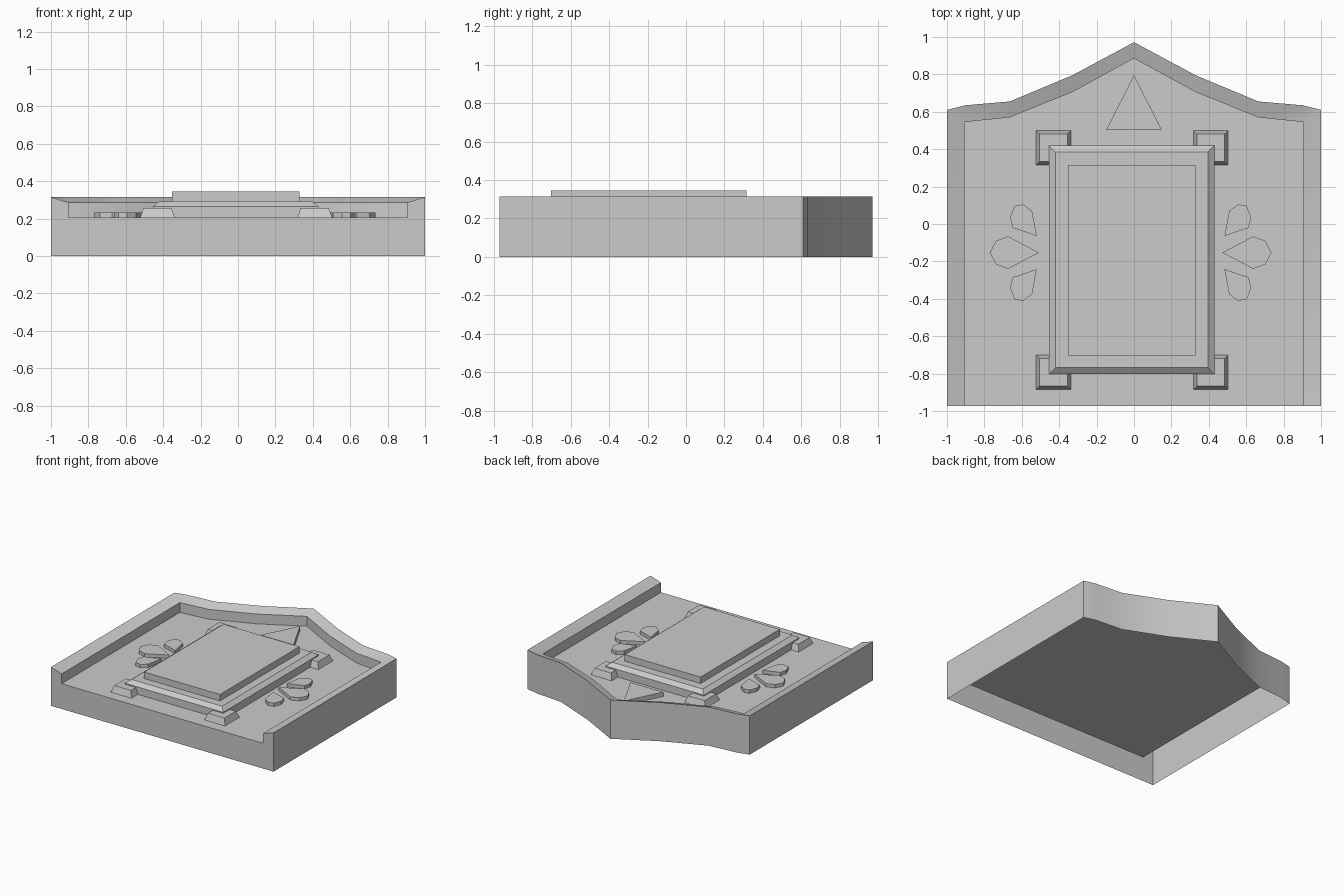
import bpy, bmesh

if "Cube" in bpy.data.objects:
    bpy.data.objects.remove(bpy.data.objects["Cube"])

FLOOR = 0.205   # tray floor height
CX = -0.018     # axis of the mirrored ornaments


def loft(name, loops, cap_start=False):
    """Skin a stack of closed loops and cap the last one."""
    bm = bmesh.new()
    rings = [[bm.verts.new(p) for p in loop] for loop in loops]
    for a, b in zip(rings, rings[1:]):
        n = len(a)
        for i in range(n):
            j = (i + 1) % n
            bm.faces.new((a[i], a[j], b[j], b[i]))
    bm.faces.new(rings[-1])
    if cap_start:
        bm.faces.new(rings[0][::-1])
    return finish(name, bm)


def finish(name, bm):
    bmesh.ops.recalc_face_normals(bm, faces=bm.faces)
    me = bpy.data.meshes.new(name)
    bm.to_mesh(me)
    bm.free()
    ob = bpy.data.objects.new(name, me)
    bpy.context.collection.objects.link(ob)
    return ob


def rect(x0, x1, y0, y1, z, d=0.0):
    return [(x0 + d, y0 + d, z), (x1 - d, y0 + d, z),
            (x1 - d, y1 - d, z), (x0 + d, y1 - d, z)]


def prism(name, pts, top):
    return loft(name, [[(x, y, FLOOR) for x, y in pts],
                       [(x, y, top) for x, y in pts]])


# Tray: open-bottomed shell with a peaked back and a rim on three sides
F = -0.972
half_out = [(1, F), (1, 0.61), (0.9, 0.635), (0.665, 0.655), (0.33, 0.795)]
half_in = [(0.905, F), (0.905, 0.545), (0.905, 0.545), (0.665, 0.57), (0.33, 0.705)]


def full(half, peak):
    return half + [(0, peak)] + [(-x, y) for x, y in reversed(half)]


outer, inner = full(half_out, 0.972), full(half_in, 0.885)
bm = bmesh.new()
cache = {}


def vert(x, y, z):
    key = (x, y, z)
    if key not in cache:
        cache[key] = bm.verts.new(key)
    return cache[key]


def face(*pts):
    vs = list(dict.fromkeys(vert(*p) for p in pts))
    if len(vs) > 2:
        bm.faces.new(vs)


for k in range(len(outer) - 1):
    (a, b), (c, d) = outer[k:k + 2], inner[k:k + 2]
    face((*a, 0), (*b, 0), (*b, 0.315), (*a, 0.315))           # outer wall
    face((*a, 0.315), (*b, 0.315), (*d, 0.285), (*c, 0.285))   # sloped rim
    face((*c, 0.285), (*d, 0.285), (*d, FLOOR), (*c, FLOOR))   # inner wall
face(*[(*p, FLOOR) for p in inner])                            # floor
face((-1, F, 0), (1, F, 0), (1, F, 0.315), (0.905, F, 0.285), (0.905, F, FLOOR),
     (-0.905, F, FLOOR), (-0.905, F, 0.285), (-1, F, 0.315))   # front
tray = finish("tray", bm)
bpy.context.view_layer.objects.active = tray
tray.select_set(True)
bpy.ops.object.shade_smooth_by_angle(angle=0.5)
tray.select_set(False)

# Central plinth with bevelled edge, and the slab on top
plinth = (-0.455, 0.43, -0.803, 0.42)
loft("plinth", [rect(*plinth, FLOOR), rect(*plinth, 0.265), rect(*plinth, 0.292, 0.035)])
slab = (-0.352, 0.33, -0.702, 0.316)
loft("top_slab", [rect(*slab, 0.292), rect(*slab, 0.345)])

# Tapered corner blocks
for sx, x0 in (("left", -0.523), ("right", 0.318)):
    for sy, y0 in (("front", -0.885), ("back", 0.315)):
        box = (x0, x0 + 0.185, y0, y0 + 0.185)
        loft("corner_block_" + sy + "_" + sx,
             [rect(*box, FLOOR), rect(*box, 0.257, 0.018)])

# Petal ornaments, mirrored left/right and front/back
middle = [(0.49, -0.153), (0.655, -0.066), (0.72, -0.09), (0.753, -0.153),
          (0.72, -0.216), (0.655, -0.24)]
side = [(0.502, -0.065), (0.527, 0.07), (0.575, 0.105), (0.62, 0.097),
        (0.645, 0.035), (0.63, -0.022), (0.6, -0.03)]
for label, s in (("left", -1), ("right", 1)):
    prism("middle_petal_" + label, [(CX + s * x, y) for x, y in middle], 0.232)
    prism("back_petal_" + label, [(CX + s * x, y) for x, y in side], 0.232)
    prism("front_petal_" + label, [(CX + s * x, -0.306 - y) for x, y in side], 0.232)

# Triangular ornament under the peak
prism("peak_triangle", [(-0.148, 0.503), (0.148, 0.503), (0, 0.797)], 0.24)
